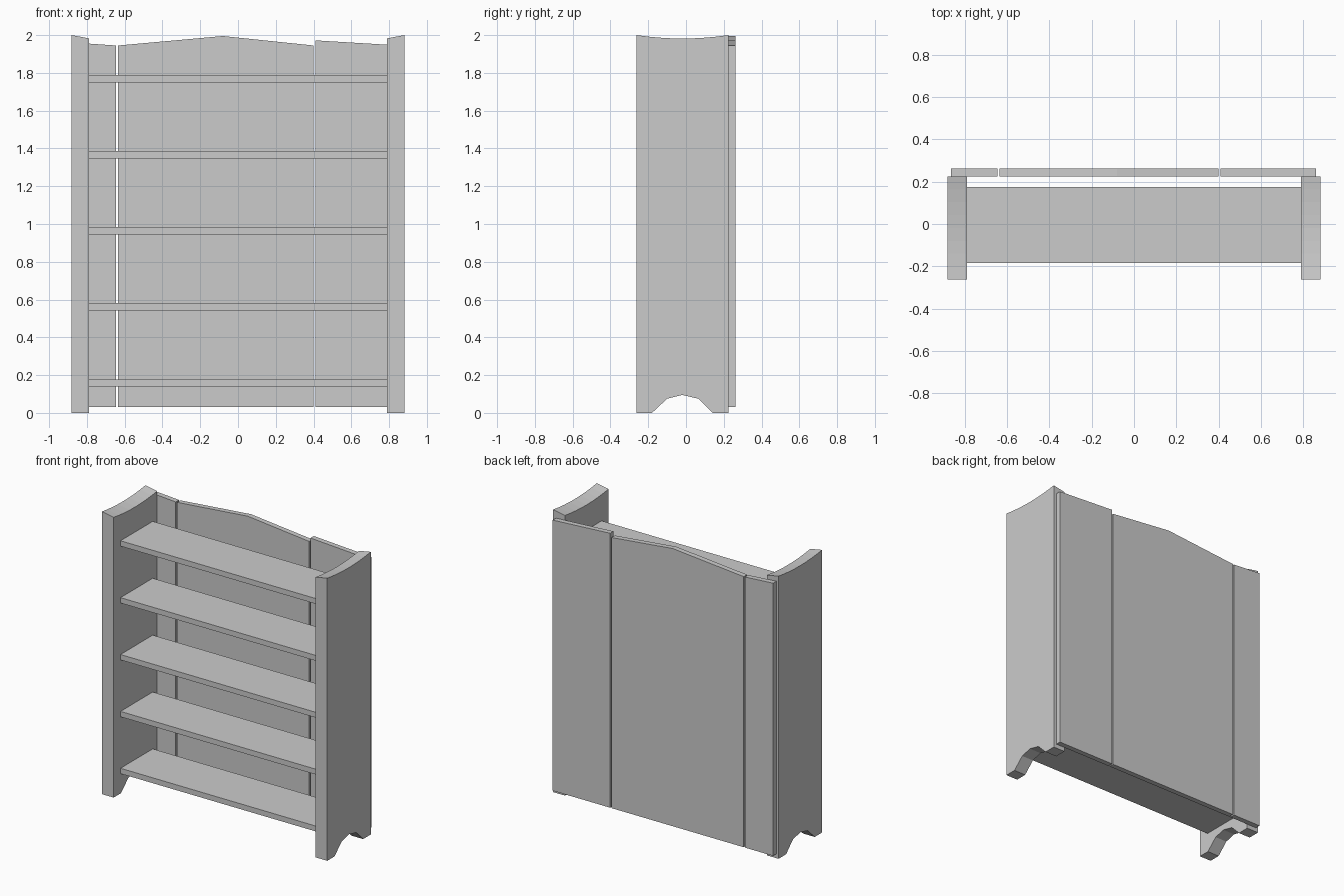
import bpy
import bmesh

cube = bpy.data.objects.get("Cube")
if cube:
    bpy.data.objects.remove(cube, do_unlink=True)

grey = bpy.data.materials.new("plain_grey")
grey.use_nodes = True
colour = (0.6, 0.6, 0.6, 1)
grey.diffuse_color = colour
grey.node_tree.nodes["Principled BSDF"].inputs["Base Color"].default_value = colour


def prism(name, near, far):
    """Solid between two matching outlines."""
    bm = bmesh.new()
    a = [bm.verts.new(p) for p in near]
    b = [bm.verts.new(p) for p in far]
    bm.faces.new(a)
    bm.faces.new(b[::-1])
    for i in range(len(a)):
        j = (i + 1) % len(a)
        bm.faces.new((a[i], b[i], b[j], a[j]))
    bmesh.ops.recalc_face_normals(bm, faces=bm.faces)
    mesh = bpy.data.meshes.new(name)
    bm.to_mesh(mesh)
    bm.free()
    mesh.materials.append(grey)
    obj = bpy.data.objects.new(name, mesh)
    bpy.context.collection.objects.link(obj)
    return obj


INNER, OUTER = 0.79, 0.882
FRONT, BACK = -0.262, 0.225

# Side panels: arched foot, hollowed top that slopes down inward
foot = [(FRONT, 0), (-0.18, 0), (-0.1, 0.075), (-0.02, 0.095),
        (0.065, 0.075), (0.14, 0), (BACK, 0)]
STEPS = 8


def side_outline(x, height):
    top = []
    for i in range(STEPS + 1):
        t = i / STEPS
        dip = 0.018 * 4 * t * (1 - t)
        top.append((x, BACK + (FRONT - BACK) * t, height - dip))
    return [(x, y, z) for y, z in foot] + top


for name, s in (("left_side_panel", 1), ("right_side_panel", -1)):
    prism(name, side_outline(s * INNER, 1.983), side_outline(s * OUTER, 2.0))

# Five shelves
for i in range(5):
    z = 0.14 + i * 0.4025
    outline = [(-0.185, z), (0.175, z), (0.175, z + 0.038), (-0.185, z + 0.038)]
    prism(f"shelf_{i + 1}", [(-INNER, y, h) for y, h in outline],
          [(INNER, y, h) for y, h in outline])

# Back boards, each given by its top edge
boards = {
    "right_back_board": [(-0.865, 1.96), (-0.645, 1.945)],
    "middle_back_board": [(-0.635, 1.945), (-0.08, 1.995), (0.4, 1.945)],
    "left_back_board": [(0.41, 1.972), (0.86, 1.945)],
}
for name, top in boards.items():
    outline = [(top[-1][0], 0.03), (top[0][0], 0.03)] + top
    prism(name, [(x, BACK, z) for x, z in outline],
          [(x, 0.262, z) for x, z in outline])
